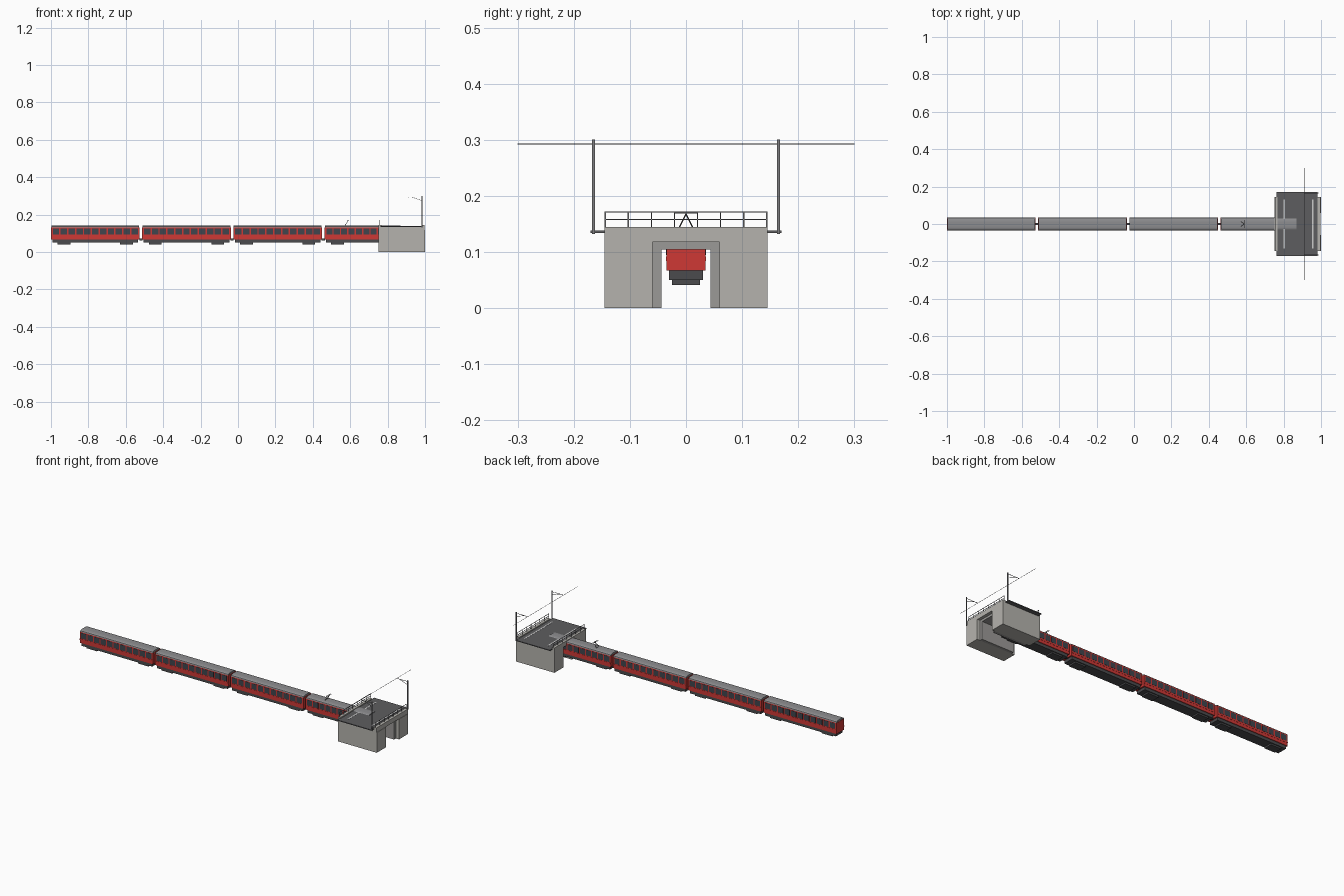
import bpy, bmesh
from mathutils import Vector

if "Cube" in bpy.data.objects:
    bpy.data.objects.remove(bpy.data.objects["Cube"])

def material(name, rgb):
    m = bpy.data.materials.new(name)
    m.diffuse_color = (*rgb, 1)
    m.use_nodes = True
    m.node_tree.nodes["Principled BSDF"].inputs["Base Color"].default_value = m.diffuse_color
    return m

RED = material("red_paint", (0.62, 0.04, 0.035))
DARK = material("dark_metal", (0.07, 0.07, 0.075))
GLASS = material("dark_glass", (0.05, 0.06, 0.075))
ROOF = material("roof_grey", (0.27, 0.27, 0.28))
CONCRETE = material("concrete", (0.46, 0.45, 0.42))
SHADE = material("old_concrete", (0.33, 0.32, 0.31))
ASPHALT = material("asphalt", (0.11, 0.11, 0.115))
WHITE = material("white_paint", (0.85, 0.85, 0.83))
STEEL = material("steel", (0.2, 0.2, 0.21))

def finish(bm, name, mat):
    bmesh.ops.recalc_face_normals(bm, faces=bm.faces)
    me = bpy.data.meshes.new(name)
    bm.to_mesh(me)
    bm.free()
    ob = bpy.data.objects.new(name, me)
    me.materials.append(mat)
    bpy.context.collection.objects.link(ob)
    return ob

def boxes(name, mat, spans):
    """One object of boxes, each span = (x0, x1, y0, y1, z0, z1)."""
    bm = bmesh.new()
    for x0, x1, y0, y1, z0, z1 in spans:
        vs = bmesh.ops.create_cube(bm, size=1)["verts"]
        for v in vs:
            v.co = Vector(((x0 + x1) / 2 + v.co.x * (x1 - x0),
                           (y0 + y1) / 2 + v.co.y * (y1 - y0),
                           (z0 + z1) / 2 + v.co.z * (z1 - z0)))
    return finish(bm, name, mat)

def extrude_x(name, mat, profile, x0, x1):
    bm = bmesh.new()
    f = bm.faces.new([bm.verts.new((x0, y, z)) for y, z in profile])
    ext = bmesh.ops.extrude_face_region(bm, geom=[f])["geom"]
    for v in ext:
        if isinstance(v, bmesh.types.BMVert):
            v.co.x = x1
    return finish(bm, name, mat)

def rods(name, mat, segments, r):
    """One object of thin square bars between point pairs."""
    bm = bmesh.new()
    for a, b in segments:
        a, b = Vector(a), Vector(b)
        d = b - a
        rot = d.to_track_quat('Z', 'Y')
        for v in bmesh.ops.create_cube(bm, size=1)["verts"]:
            c = v.co
            v.co = (a + b) / 2 + rot @ Vector((c.x * 2 * r, c.y * 2 * r, c.z * d.length))
    return finish(bm, name, mat)

# ---- Train cars ----
roof_half = [(0.035, 0.132), (0.0325, 0.137), (0.025, 0.1405), (0.013, 0.142)]
roof_profile = roof_half + [(-y, z) for y, z in reversed(roof_half)]

def car(i, x0, x1, windows):
    n = f"car_{i}_"
    boxes(n + "body", RED, [(x0, x1, -0.0345, 0.0345, 0.067, 0.132)])
    extrude_x(n + "roof", ROOF, roof_profile, x0 + 0.002, x1 - 0.002)
    # lower belt and drip rail
    boxes(n + "belt", RED, [(x0, x1, -0.0355, 0.0355, 0.084, 0.092)])
    # windows on both sides
    pitch = (x1 - x0 - 0.012) / windows
    panes = []
    for k in range(windows):
        cx = x0 + 0.006 + pitch * (k + 0.5)
        for s in (-1, 1):
            ys = sorted((s * 0.034, s * 0.0353))
            panes.append((cx - pitch * 0.41, cx + pitch * 0.41, *ys, 0.095, 0.127))
    boxes(n + "windows", GLASS, panes)
    # underframe and bogies
    boxes(n + "underframe", DARK, [(x0 + 0.008, x1 - 0.008, -0.0305, 0.0305, 0.05, 0.067)])
    boxes(n + "bogies", DARK, [(c - 0.034, c + 0.034, -0.025, 0.025, 0.041, 0.05)
                               for c in (x0 + 0.07, x1 - 0.07)])

LENGTH, PITCH = 0.474, 0.4875
for i in range(3):
    a = -1 + i * PITCH
    car(i + 1, a, a + LENGTH, 11)
car(4, -1 + 3 * PITCH, 0.87, 10)
boxes("couplers", DARK, [(-1 + i * PITCH - 0.015, -1 + i * PITCH + 0.002, -0.006, 0.006, 0.062, 0.072)
                         for i in (1, 2, 3)])

# ---- Pantograph ----
rods("pantograph", STEEL, [
    ((0.572, -0.013, 0.142), (0.572, 0.013, 0.142)),
    ((0.572, -0.013, 0.142), (0.59, 0, 0.168)),
    ((0.572, 0.013, 0.142), (0.59, 0, 0.168)),
    ((0.59, -0.021, 0.17), (0.59, 0.021, 0.17)),
    ((0.583, -0.021, 0.17), (0.583, 0.021, 0.17)),
    ((0.583, 0, 0.17), (0.59, 0, 0.17)),
], 0.0009)

# ---- Bridge ----
boxes("abutments", CONCRETE, [(0.75, 1.0, s * 0.1025 - 0.0425, s * 0.1025 + 0.0425, 0, 0.118)
                              for s in (-1, 1)])
boxes("tunnel_walls", SHADE, [(0.77, 0.98, s * 0.0525 - 0.0085, s * 0.0525 + 0.0085, 0, 0.117)
                              for s in (-1, 1)])
boxes("tunnel_ceiling", SHADE, [(0.77, 0.98, -0.06, 0.06, 0.105, 0.119)])
boxes("deck", CONCRETE, [(0.755, 0.995, -0.145, 0.145, 0.118, 0.134)])
boxes("edge_beams", CONCRETE, [(0.75, 0.766, -0.145, 0.145, 0.118, 0.145),
                               (0.98, 0.998, -0.145, 0.145, 0.118, 0.145)])
boxes("road", ASPHALT, [(0.762, 0.982, -0.17, 0.17, 0.134, 0.1385)])
boxes("road_lines", WHITE, [(c - 0.004, c + 0.004, -0.13, 0.13, 0.138, 0.1392)
                            for c in (0.803, 0.955)])

# ---- Railings on both edges ----
segs = []
for x in (0.758, 0.989):
    for k in range(8):
        y = -0.144 + 0.288 * k / 7
        segs.append(((x, y, 0.144), (x, y, 0.172)))
    for z in (0.1715, 0.158):
        segs.append(((x, -0.144, z), (x, 0.144, z)))
rods("railings", STEEL, segs, 0.001)

# ---- Overhead line: poles, arms and wire ----
for s, side in ((-1, "front"), (1, "back")):
    y = s * 0.165
    rods(side + "_pole", STEEL, [((0.983, y, 0.132), (0.983, y, 0.301))], 0.0025)
    rods(side + "_pole_arm", STEEL, [((0.983, y, 0.294), (0.91, y, 0.294)),
                                     ((0.983, y, 0.275), (0.93, y, 0.294))], 0.0009)
rods("overhead_wire", STEEL, [((0.91, -0.3, 0.2925), (0.91, 0.3, 0.2925))], 0.0006)
